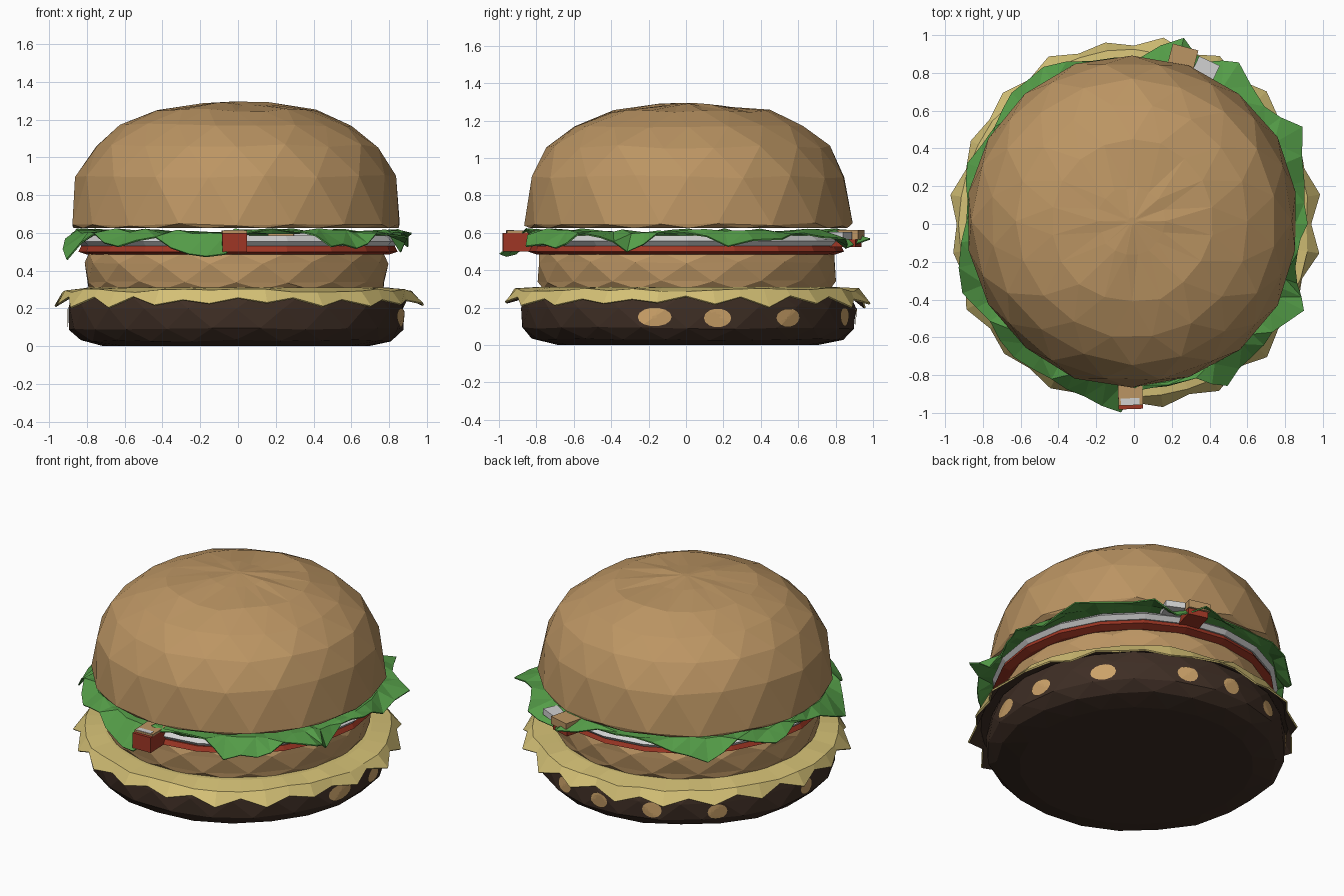
import bpy, bmesh, math, random
from mathutils import Vector
from mathutils.bvhtree import BVHTree

if "Cube" in bpy.data.objects:
    bpy.data.objects.remove(bpy.data.objects["Cube"])

random.seed(4)


def material(name, rgb):
    m = bpy.data.materials.new(name)
    m.diffuse_color = (*rgb, 1)
    m.use_nodes = True
    m.node_tree.nodes["Principled BSDF"].inputs["Base Color"].default_value = m.diffuse_color
    return m


BUN = material("bun tan", (0.50, 0.30, 0.125))
PATTY = material("patty brown", (0.048, 0.027, 0.018))
CHEESE = material("cheese yellow", (0.66, 0.53, 0.18))
LEAF = material("lettuce green", (0.09, 0.34, 0.065))
RED = material("tomato red", (0.35, 0.038, 0.018))
WHITE = material("onion white", (0.64, 0.64, 0.64))
SPOT = material("spot tan", (0.60, 0.36, 0.14))


def finish(name, bm, *mats, recalc=True):
    if recalc:
        bmesh.ops.recalc_face_normals(bm, faces=bm.faces)
    me = bpy.data.meshes.new(name)
    bm.to_mesh(me)
    bm.free()
    for m in mats:
        me.materials.append(m)
    ob = bpy.data.objects.new(name, me)
    bpy.context.collection.objects.link(ob)
    return ob


def bridge(bm, a, b):
    n = len(a)
    for i in range(n):
        j = (i + 1) % n
        bm.faces.new((a[i], a[j], b[j], b[i]))


def revolve(profile, seg, centre=(0, 0), jitter=0.0):
    """Faceted lathe: profile rows (radius, z), capped at both ends."""
    bm = bmesh.new()
    rings = []
    for k, (r, z) in enumerate(profile):
        ring = []
        for i in range(seg):
            a = math.tau * (i + 0.5 * (k % 2) * (jitter > 0)) / seg
            inner = 0 < k < len(profile) - 1
            dr = random.uniform(-jitter, jitter) if inner else 0
            dz = random.uniform(-jitter, jitter) if inner else 0
            ring.append(bm.verts.new((centre[0] + (r + dr) * math.cos(a),
                                      centre[1] + (r + dr) * math.sin(a), z + dz)))
        rings.append(ring)
    for a, b in zip(rings, rings[1:]):
        bridge(bm, a, b)
    bm.faces.new(rings[0][::-1])
    bm.faces.new(rings[-1])
    bmesh.ops.triangulate(bm, faces=bm.faces[:])
    bmesh.ops.recalc_face_normals(bm, faces=bm.faces)
    return bm


# Patty
patty = revolve([(0.70, 0), (0.83, 0.03), (0.89, 0.09), (0.895, 0.2), (0.87, 0.285)],
                22, (-0.01, 0.01), 0.006)
tree = BVHTree.FromBMesh(patty)
finish("patty", patty, PATTY)

# Pale spots lying on the patty side: angle, height, half width
for deg, z0, w in [(-11, 0.15, 0.095), (11, 0.145, 0.075), (38, 0.145, 0.08), (71, 0.15, 0.065),
                   (90, 0.15, 0.06), (112, 0.15, 0.06), (137, 0.14, 0.06), (178, 0.15, 0.06)]:
    bm = bmesh.new()

    def on_patty(u, v):
        a = math.radians(deg) + u / 0.9
        d = Vector((math.cos(a), math.sin(a), 0))
        hit = tree.ray_cast(d * 2 + Vector((0, 0, z0 + v)), -d)[0]
        return bm.verts.new(hit + d * 0.007)

    rings = [[on_patty(w * s * math.cos(math.tau * i / 14), 0.05 * s * math.sin(math.tau * i / 14))
              for i in range(14)] for s in (1, 0.7, 0.4, 0.15)]
    for a, b in zip(rings, rings[1:]):
        bridge(bm, a, b)
    bm.faces.new(rings[-1])
    finish("patty_spot", bm, SPOT, recalc=False)

# Cheese slice with a zigzag hanging edge; its underside is browned
bm = bmesh.new()
n = 40
rings = [[], [], [], []]
for i in range(n):
    a = math.tau * i / n
    tip = i % 2
    rt = random.uniform(0.965, 1.0) if tip else random.uniform(0.935, 0.95)
    zt = random.uniform(0.2, 0.235) if tip else random.uniform(0.245, 0.265)
    for ring, r, z in zip(rings, (0.5, 0.8, random.uniform(0.91, 0.93), rt),
                          (0.305, 0.31, random.uniform(0.285, 0.305), zt)):
        ring.append(bm.verts.new((r * math.cos(a), r * math.sin(a), z)))
bm.faces.new(rings[0])
for a, b in zip(rings, rings[1:]):
    bridge(bm, b, a)
for f in bm.faces:
    f.normal_update()
    if f.normal.z < 0:
        f.normal_flip()
cheese = finish("cheese", bm, CHEESE, PATTY, recalc=False)
sol = cheese.modifiers.new("thickness", "SOLIDIFY")
sol.thickness = 0.01
sol.material_offset = 1

# Middle bun
finish("lower_bun", revolve([(0.78, 0.3), (0.795, 0.34), (0.805, 0.44), (0.79, 0.495)],
                            18, (-0.01, 0.005), 0.005), BUN)

# Tomato and onion layers
finish("tomato", revolve([(0.8, 0.485), (0.845, 0.5), (0.83, 0.53)], 20), RED)
finish("onion", revolve([(0.83, 0.53), (0.855, 0.555), (0.82, 0.585)], 20, (0, 0.01)), WHITE)

# Ruffled lettuce: rim control points as angle, radius, height
rim = [(0, 0.92, 0.60), (14, 0.93, 0.53), (30, 1.03, 0.57), (42, 0.93, 0.60), (57, 1.02, 0.57),
       (66, 0.94, 0.52), (75, 1.02, 0.57), (88, 0.88, 0.60), (105, 0.89, 0.61), (120, 0.96, 0.57),
       (133, 0.95, 0.49), (145, 0.90, 0.60), (160, 0.94, 0.54), (172, 0.89, 0.60), (186, 0.92, 0.57),
       (202, 0.98, 0.46), (214, 0.92, 0.60), (228, 0.95, 0.53), (242, 0.93, 0.58), (254, 0.95, 0.49),
       (266, 1.0, 0.49), (272, 0.88, 0.60), (292, 0.88, 0.61), (300, 0.99, 0.53), (312, 0.94, 0.52),
       (322, 0.93, 0.60), (333, 1.01, 0.58), (340, 0.92, 0.50), (350, 0.88, 0.60), (360, 0.92, 0.60)]
bm = bmesh.new()
rings = [[], [], []]
for (a0, r0, z0), (a1, r1, z1) in zip(rim, rim[1:]):
    for t in (0, 0.5):
        a = math.radians(a0 + (a1 - a0) * t)
        r = r0 + (r1 - r0) * t + (random.uniform(-0.02, 0.01) if t else 0)
        z = z0 + (z1 - z0) * t + (random.uniform(-0.02, 0.02) if t else 0)
        for ring, rr, zz in zip(rings, (0.6, 0.855, r), (0.605, random.uniform(0.595, 0.625), z)):
            ring.append(bm.verts.new((rr * math.cos(a), rr * math.sin(a), zz)))
for a, b in zip(rings, rings[1:]):
    bridge(bm, b, a)
bmesh.ops.triangulate(bm, faces=bm.faces[:])
lettuce = finish("lettuce", bm, LEAF)
lettuce.modifiers.new("thickness", "SOLIDIFY").thickness = 0.008


# Loose chunks poking out at the front and back
def chunk(name, centre, size, turn, mat):
    bm = bmesh.new()
    bmesh.ops.create_cube(bm, size=1)
    bmesh.ops.scale(bm, vec=size, verts=bm.verts)
    ob = finish(name, bm, mat)
    ob.location = centre
    ob.rotation_euler.z = math.radians(turn)


chunk("front_tomato_chunk", (-0.02, -0.88, 0.55), (0.13, 0.2, 0.1), 2, RED)
chunk("front_chunk_top", (-0.02, -0.87, 0.605), (0.13, 0.18, 0.014), 2, BUN)
chunk("front_onion_edge", (-0.02, -0.94, 0.606), (0.1, 0.035, 0.018), 2, WHITE)
chunk("back_chunk_top", (0.25, 0.85, 0.59), (0.14, 0.18, 0.05), -15, BUN)
chunk("back_tomato_chunk", (0.25, 0.84, 0.545), (0.13, 0.17, 0.04), -15, RED)
chunk("back_onion_chunk", (0.37, 0.8, 0.585), (0.12, 0.14, 0.04), -25, WHITE)

# Domed top bun
finish("top_bun", revolve([(0.86, 0.625), (0.882, 0.645), (0.845, 0.9), (0.755, 1.06),
                           (0.62, 1.17), (0.43, 1.25), (0.18, 1.283), (0.02, 1.295)],
                          18, (-0.01, 0.015), 0.009), BUN)
